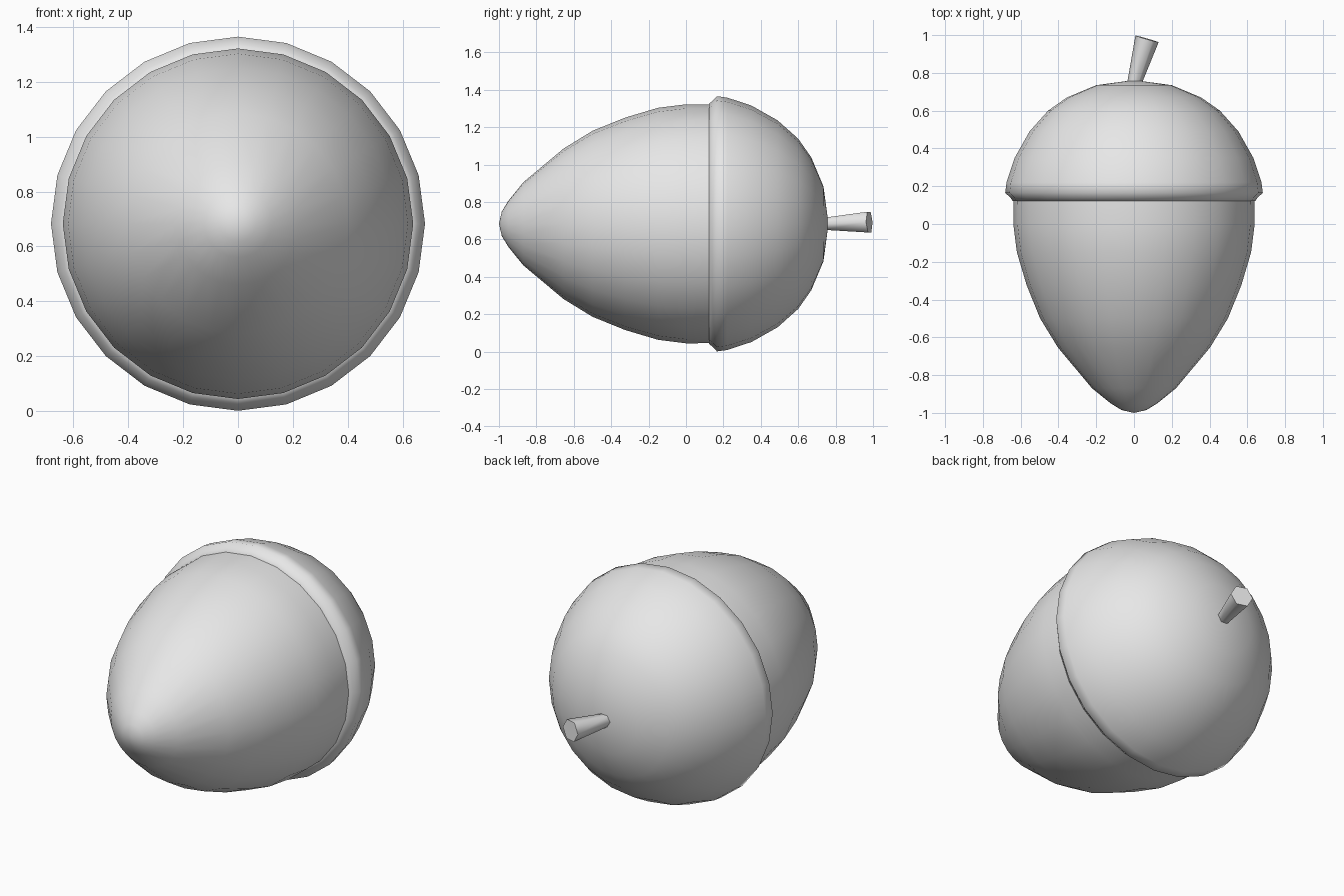
import bpy, math
from mathutils import Vector

if "Cube" in bpy.data.objects:
    bpy.data.objects.remove(bpy.data.objects["Cube"])

CENTRE_Z = 0.683
grey = bpy.data.materials.new("light grey")
grey.diffuse_color = (0.8, 0.8, 0.8, 1)
grey.use_nodes = True
grey.node_tree.nodes["Principled BSDF"].inputs["Base Color"].default_value = grey.diffuse_color


def loft(name, rings, sides, smooth_angle):
    """Skin rings of (centre, axis, radius); a zero radius makes a pole."""
    verts, faces, loops = [], [], []
    for centre, axis, radius in rings:
        start = len(verts)
        if radius == 0:
            verts.append(centre)
            loops.append([start] * sides)
            continue
        side = Vector((axis.y, -axis.x, 0)).normalized()
        up = side.cross(axis)
        for i in range(sides):
            a = 2 * math.pi * i / sides
            verts.append(centre + radius * (math.cos(a) * side + math.sin(a) * up))
        loops.append(list(range(start, start + sides)))
    for low, high in zip(loops, loops[1:]):
        for i in range(sides):
            j = (i + 1) % sides
            quad = [low[i], high[i], high[j], low[j]]
            faces.append(list(dict.fromkeys(quad)))
    # close open ends
    if rings[0][2] > 0:
        faces.append(loops[0])
    if rings[-1][2] > 0:
        faces.append(loops[-1][::-1])

    mesh = bpy.data.meshes.new(name)
    mesh.from_pydata(verts, [], faces)
    mesh.materials.append(grey)
    obj = bpy.data.objects.new(name, mesh)
    bpy.context.collection.objects.link(obj)

    # consistent outward normals and soft shading
    bpy.ops.object.select_all(action='DESELECT')
    obj.select_set(True)
    bpy.context.view_layer.objects.active = obj
    bpy.ops.object.mode_set(mode='EDIT')
    bpy.ops.mesh.select_all(action='SELECT')
    bpy.ops.mesh.normals_make_consistent(inside=False)
    bpy.ops.object.mode_set(mode='OBJECT')
    bpy.ops.object.shade_smooth_by_angle(angle=math.radians(smooth_angle))
    return obj


def lathe(name, profile):
    """Turn a (y, radius) profile around the long axis."""
    axis = Vector((0, 1, 0))
    loft(name, [(Vector((0, y, CENTRE_Z)), axis, r) for y, r in profile], 24, 62)


# nut: pointed body, tucked slightly into the cap
lathe("nut", [(-1.0, 0), (-0.985, 0.065), (-0.95, 0.123), (-0.87, 0.222),
              (-0.655, 0.402), (-0.5, 0.497), (-0.325, 0.568), (-0.15, 0.62),
              (0.0, 0.639), (0.15, 0.638)])

# cap: domed cup with a flared rim
lathe("cap", [(0.122, 0.6), (0.122, 0.642), (0.14, 0.655), (0.165, 0.682),
              (0.22, 0.675), (0.35, 0.632), (0.49, 0.553), (0.6, 0.455),
              (0.67, 0.355), (0.735, 0.2), (0.762, 0)])

# stem: leaning hexagonal stalk, wider at its end
base, tip = Vector((0, 0.74, CENTRE_Z)), Vector((0.069, 0.98, 0.692))
lean = (tip - base).normalized()
loft("stem", [(base, lean, 0.037), (tip, lean, 0.064)], 6, 65)
